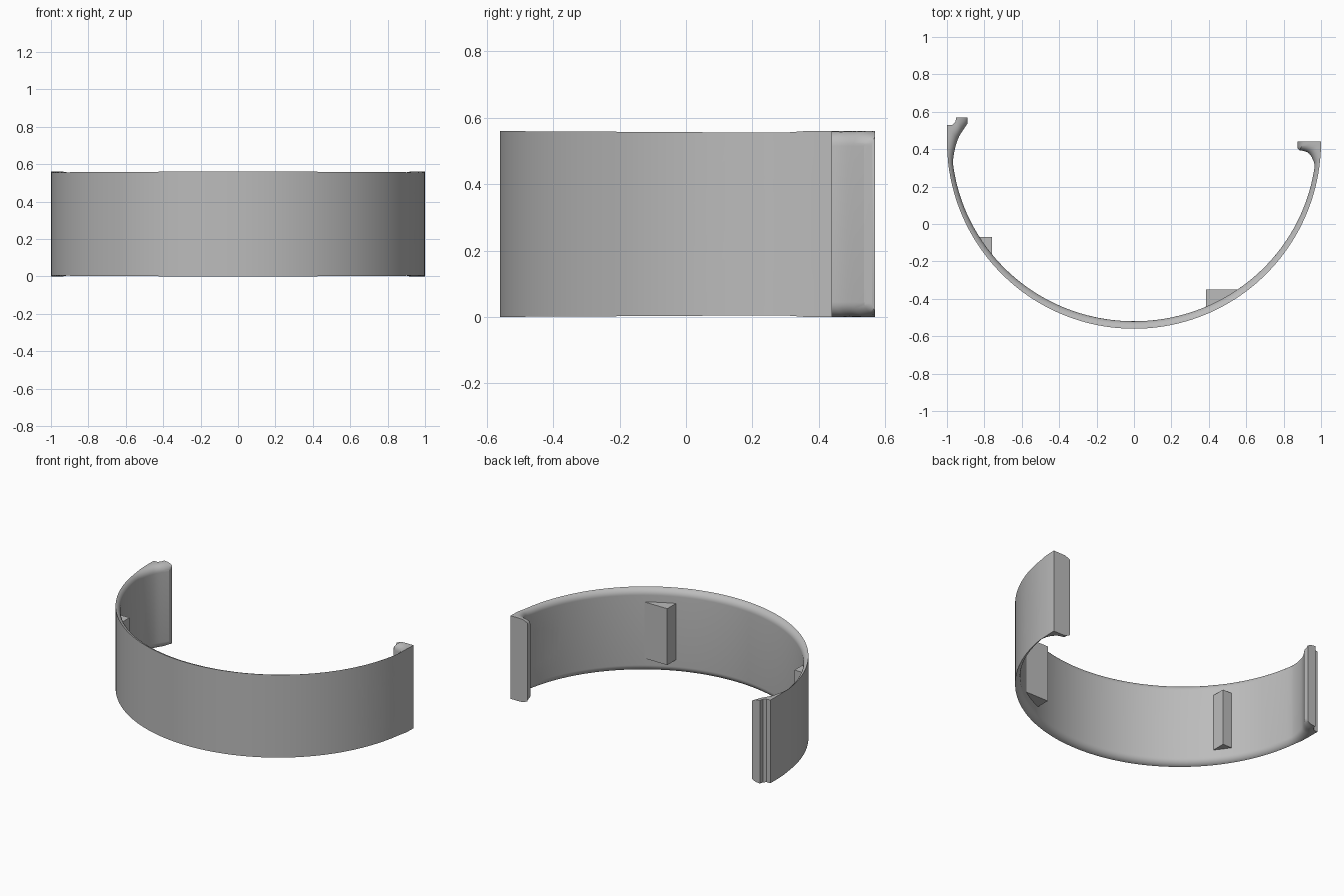
import bpy, bmesh, math
from mathutils import Vector
from mathutils.geometry import intersect_point_line

cube = bpy.data.objects.get("Cube")
if cube:
    bpy.data.objects.remove(cube)

HEIGHT, CENTRE_Y, FILLET = 0.56, 0.44, 0.045
MID_Z = HEIGHT / 2

grey = bpy.data.materials.new("grey plastic")
grey.use_nodes = True
grey.diffuse_color = (0.5, 0.5, 0.5, 1)
grey.node_tree.nodes["Principled BSDF"].inputs["Base Color"].default_value = grey.diffuse_color


def make_object(name, bm):
    bmesh.ops.recalc_face_normals(bm, faces=bm.faces)
    mesh = bpy.data.meshes.new(name)
    bm.to_mesh(mesh)
    bm.free()
    mesh.materials.append(grey)
    obj = bpy.data.objects.new(name, mesh)
    bpy.context.collection.objects.link(obj)
    return obj


def activate(obj):
    bpy.ops.object.select_all(action="DESELECT")
    obj.select_set(True)
    bpy.context.view_layer.objects.active = obj


# Stations across the band: (outer point, inner point), from left-hand tip to right-hand tip
first_hook = [
    ((-.89, .57), (-.89, .56)), ((-.915, .57), (-.89, .537)),
    ((-.95, .57), (-.912, .505)), ((-.955, .545), (-.925, .485)),
    ((-.972, .53), (-.935, .468)), ((-1, .53), (-.943, .45)),
    ((-1, .49), (-.953, .42)), ((-1, .44), (-.962, .38)),
    ((-.998, .38), (-.967, .345)),
]
second_hook = [
    ((.997, .36), (.963, .33)), ((1, .41), (.95, .358)),
    ((1, .44), (.938, .375)), ((.97, .44), (.925, .385)),
    ((.94, .44), (.905, .391)), ((.91, .44), (.885, .394)),
    ((.89, .44), (.875, .405)), ((.875, .44), (.875, .43)),
]
arc = []
STEPS = 80
for i in range(STEPS + 1):
    a = math.radians(187 + 165 * i / STEPS)
    c, s = math.cos(a), math.sin(a)
    arc.append(((c, CENTRE_Y + s), (.975 * c, CENTRE_Y + .96 * s)))
stations = [(Vector(o), Vector(n)) for o, n in first_hook + arc + second_hook]
inner_path = [n for o, n in stations]


def edge_drop(p):
    """Height lost to the rounded inner edge at plan point p."""
    best = FILLET
    for a, b in zip(inner_path, inner_path[1:]):
        q, t = intersect_point_line(p, a, b)
        q = a.lerp(b, min(1, max(0, t)))
        best = min(best, (p - q.to_2d()).length)
    return FILLET - math.sqrt(max(0, FILLET ** 2 - (FILLET - best) ** 2))


# Band with hooked ends
bm = bmesh.new()
ACROSS = 8
loops = []
for outer, inner in stations:
    top, bottom = [], []
    for k in range(ACROSS + 1):
        p = outer.lerp(inner, 1 - (1 - k / ACROSS) ** 2)
        drop = edge_drop(p)
        top.append(bm.verts.new((p.x, p.y, HEIGHT - drop)))
        bottom.append(bm.verts.new((p.x, p.y, drop)))
    loops.append(top + bottom[::-1])
for one, two in zip(loops, loops[1:]):
    for k in range(len(one)):
        m = (k + 1) % len(one)
        bm.faces.new((one[k], one[m], two[m], two[k]))
bm.faces.new(loops[0])
bm.faces.new(loops[-1])
band = make_object("band", bm)


# Stepped round opening running front to back through one end
def cut_round(name, radius, y_start, y_end):
    bm = bmesh.new()
    bmesh.ops.create_cone(bm, cap_ends=True, segments=96, radius1=radius,
                          radius2=radius, depth=y_end - y_start)
    for v in bm.verts:
        x, y, z = v.co
        v.co = (x + 1.04, z + (y_start + y_end) / 2, y + MID_Z + .002)
    cutter = make_object(name, bm)
    cutter.hide_render = True
    activate(band)
    mod = band.modifiers.new(name, "BOOLEAN")
    mod.operation, mod.solver, mod.object = "DIFFERENCE", "EXACT", cutter
    bpy.ops.object.modifier_apply(modifier=mod.name)
    bpy.data.objects.remove(cutter)


cut_round("wide_opening_cutter", .145, -.2, .375)
cut_round("narrow_opening_cutter", .075, .3, .6)
activate(band)
bpy.ops.object.shade_smooth_by_angle(angle=math.radians(32))


# Triangular blocks on the inside wall
def inner_block(name, x, y):
    r = .978
    side = math.copysign(math.sqrt(r * r - (y - CENTRE_Y) ** 2), x)
    low = CENTRE_Y - math.sqrt(r * r - x * x)
    bm = bmesh.new()
    base = [bm.verts.new((px, py, MID_Z - .19)) for px, py in ((x, y), (side, y), (x, low))]
    face = bm.faces.new(base)
    grown = bmesh.ops.extrude_face_region(bm, geom=[face])["geom"]
    bmesh.ops.translate(bm, vec=(0, 0, .38),
                        verts=[g for g in grown if isinstance(g, bmesh.types.BMVert)])
    make_object(name, bm)


inner_block("left_inner_block", .385, -.35)
inner_block("right_inner_block", -.76, -.07)
